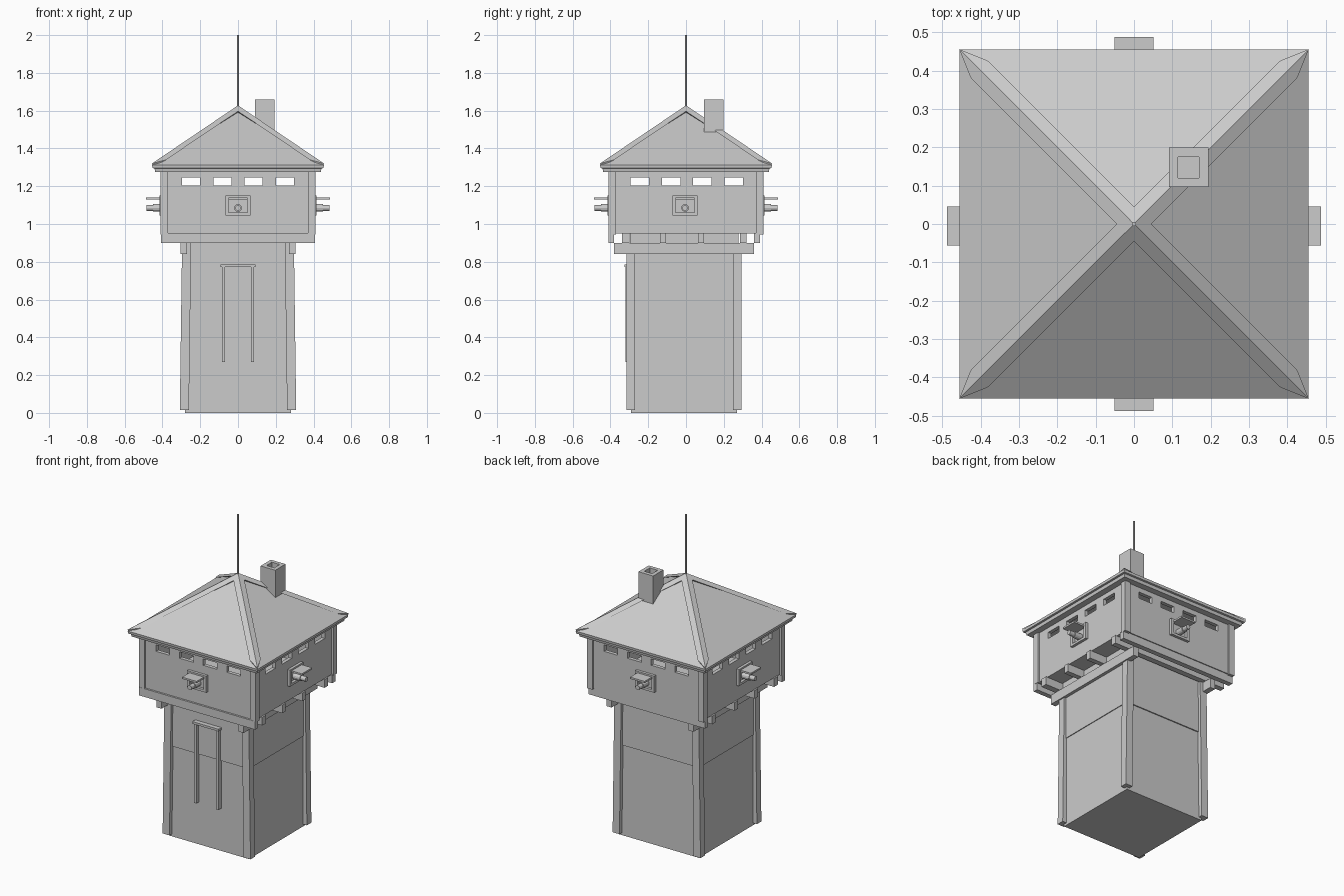
import bpy, bmesh
from math import pi
from mathutils import Matrix, Vector

if "Cube" in bpy.data.objects:
    bpy.data.objects.remove(bpy.data.objects["Cube"])


def make(name, bm):
    bmesh.ops.recalc_face_normals(bm, faces=bm.faces)
    me = bpy.data.meshes.new(name)
    bm.to_mesh(me)
    bm.free()
    ob = bpy.data.objects.new(name, me)
    bpy.context.collection.objects.link(ob)
    return ob


def add_box(bm, x0, x1, y0, y1, z0, z1):
    m = Matrix.Translation(((x0 + x1) / 2, (y0 + y1) / 2, (z0 + z1) / 2))
    m = m @ Matrix.Diagonal((x1 - x0, y1 - y0, z1 - z0, 1))
    return bmesh.ops.create_cube(bm, size=1, matrix=m)["verts"]


def box(name, *b):
    bm = bmesh.new()
    add_box(bm, *b)
    return make(name, bm)


def add_cyl(bm, r, p0, p1, n=12):
    d = Vector(p1) - Vector(p0)
    m = Matrix.Translation((Vector(p0) + Vector(p1)) / 2) @ d.to_track_quat('Z', 'Y').to_matrix().to_4x4()
    bmesh.ops.create_cone(bm, cap_ends=True, segments=n, radius1=r, radius2=r, depth=d.length, matrix=m)


def cut(ob, *b):
    c = box("cutter", *b)
    c.hide_render = True
    mod = ob.modifiers.new("cut", 'BOOLEAN')
    mod.operation, mod.solver, mod.object = 'DIFFERENCE', 'EXACT', c
    bpy.context.view_layer.objects.active = ob
    bpy.ops.object.modifier_apply(modifier=mod.name)
    bpy.data.objects.remove(c)


CY = -0.01  # tower centre in y

# tower shaft: lower wall and slightly overhanging upper wall
box("lower_wall", -0.28, 0.28, CY - 0.28, CY + 0.28, 0, 0.575)
box("upper_wall", -0.285, 0.285, CY - 0.287, CY + 0.287, 0.575, 0.95)

# tapered corner posts
for sx in (-1, 1):
    for sy in (-1, 1):
        bm = bmesh.new()
        xs, ys = sorted((sx * 0.26, sx * 0.308)), sorted((sy * 0.26, sy * 0.305))
        for v in add_box(bm, *xs, CY + ys[0], CY + ys[1], 0.015, 0.9):
            if v.co.z > 0.5:
                v.co.x -= sx * 0.012
        make("corner_post", bm)

# bearer beams along y, then joists along x
for s in (-1, 1):
    xs = sorted((s * 0.27, s * 0.305))
    box("bearer_beam", *xs, -0.38, 0.36, 0.84, 0.9)
for y0, y1 in ((-0.41, -0.38), (-0.34, -0.30), (-0.137, -0.105),
               (0.063, 0.095), (0.285, 0.32), (0.36, 0.392)):
    box("floor_joist", -0.408, 0.408, y0, y1, 0.9, 0.952)

# door frame on the front
for s in (-1, 1):
    xs = sorted((s * 0.069, s * 0.086))
    box("door_frame_post", *xs, -0.319, -0.285, 0.27, 0.772)
box("door_lintel", -0.092, 0.092, -0.326, -0.285, 0.772, 0.786)

# hollow cabin with observation slots through all four walls
cabin = box("cabin_walls", -0.398, 0.398, -0.398, 0.398, 0.95, 1.285)
cut(cabin, -0.375, 0.375, -0.375, 0.375, 0.965, 1.275)
for c in (-0.248, -0.083, 0.083, 0.248):
    cut(cabin, c - 0.048, c + 0.048, -0.6, 0.6, 1.204, 1.245)
    cut(cabin, -0.6, 0.6, c - 0.045, c + 0.053, 1.204, 1.245)
for sx in (-1, 1):
    for sy in (-1, 1):
        xs, ys = sorted((sx * 0.37, sx * 0.409)), sorted((sy * 0.37, sy * 0.409))
        box("cabin_corner_post", *xs, *ys, 0.945, 1.28)

# gun port on each side: frame, canopy and stepped barrel
for i in range(4):
    bm = bmesh.new()
    add_box(bm, -0.067, 0.067, -0.415, -0.39, 1.045, 1.06)
    add_box(bm, -0.067, 0.067, -0.415, -0.39, 1.135, 1.15)
    for s in (-1, 1):
        add_box(bm, *sorted((s * 0.05, s * 0.067)), -0.415, -0.39, 1.06, 1.135)
    add_box(bm, -0.051, 0.051, -0.487, -0.4, 1.129, 1.14)
    add_cyl(bm, 0.02, (0, -0.39, 1.085), (0, -0.45, 1.085))
    add_cyl(bm, 0.015, (0, -0.45, 1.085), (0, -0.485, 1.085))
    if i % 2:
        bmesh.ops.translate(bm, verts=bm.verts, vec=((-1 if i == 1 else 1) * 0.005, 0, 0))
    bmesh.ops.rotate(bm, verts=bm.verts, cent=(0, 0, 0), matrix=Matrix.Rotation(i * pi / 2, 3, 'Z'))
    make("gun_port", bm)

# pyramid roof with stepped eaves
bm = bmesh.new()
rings = []
for h, z in ((0.438, 1.275), (0.442, 1.294), (0.453, 1.296), (0.455, 1.312)):
    rings.append([bm.verts.new((a * h, b * h, z)) for a, b in ((-1, -1), (1, -1), (1, 1), (-1, 1))])
apex = bm.verts.new((0, 0, 1.615))
bm.faces.new(rings[0])
for lo, hi in zip(rings, rings[1:]):
    for k in range(4):
        bm.faces.new((lo[k], lo[k - 1], hi[k - 1], hi[k]))
for k in range(4):
    bm.faces.new((rings[-1][k], rings[-1][k - 1], apex))
make("roof", bm)

# hip caps along the four roof edges
for i in range(4):
    bm = bmesh.new()
    a, b, c, d, e, f = [bm.verts.new(p) for p in (
        (0, 0, 1.628), (0.456, 0.456, 1.32), (0.045, 0, 1.597), (0.425, 0.38, 1.34),
        (0, 0.045, 1.597), (0.38, 0.425, 1.34))]
    g, h = bm.verts.new((0, 0, 1.57)), bm.verts.new((0.45, 0.45, 1.305))
    for q in ((a, c, d, b), (a, b, f, e), (c, g, h, d), (e, f, h, g)):
        bm.faces.new(q)
    for t in ((b, d, h), (b, h, f), (a, g, c), (a, e, g)):
        bm.faces.new(t)
    bmesh.ops.rotate(bm, verts=bm.verts, cent=(0, 0, 0), matrix=Matrix.Rotation(i * pi / 2, 3, 'Z'))
    make("hip_cap", bm)

# chimney with flue, and mast
chimney = box("chimney", 0.091, 0.194, 0.096, 0.199, 1.45, 1.66)
cut(chimney, 0.115, 0.17, 0.12, 0.175, 1.58, 1.7)
bm = bmesh.new()
add_cyl(bm, 0.006, (0, 0, 1.6), (0, 0, 2.0), 8)
make("mast", bm)
